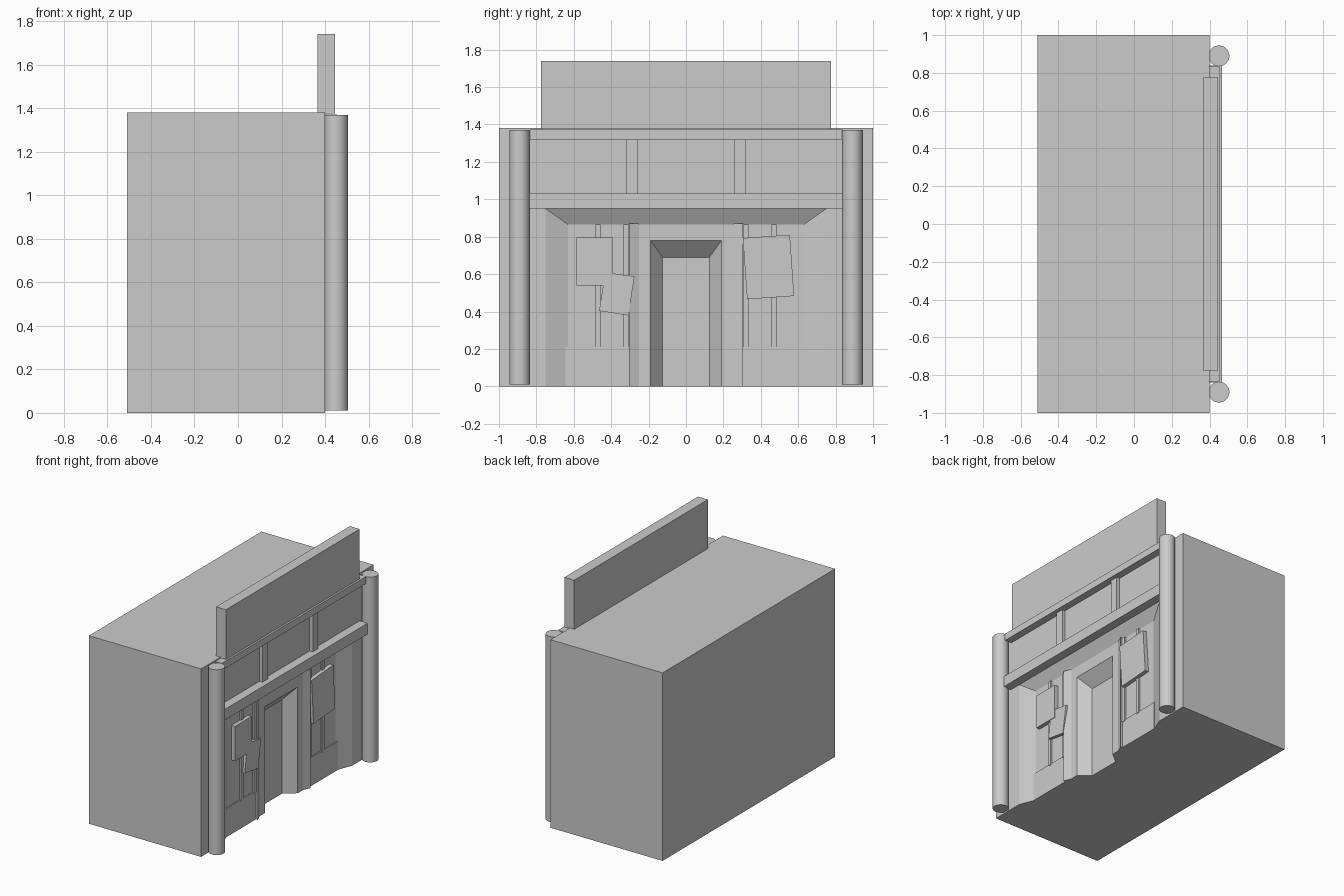
import bpy, bmesh, math

if "Cube" in bpy.data.objects:
    bpy.data.objects.remove(bpy.data.objects["Cube"])


def finish(bm, name):
    bmesh.ops.recalc_face_normals(bm, faces=bm.faces)
    me = bpy.data.meshes.new(name)
    bm.to_mesh(me)
    bm.free()
    ob = bpy.data.objects.new(name, me)
    bpy.context.collection.objects.link(ob)
    return ob


def box(name, x, y, z, tilt=0):
    """Box from ranges, optionally turned about the x axis (degrees)."""
    bm = bmesh.new()
    bmesh.ops.create_cube(bm, size=1)
    for v in bm.verts:
        v.co.x *= x[1] - x[0]
        v.co.y *= y[1] - y[0]
        v.co.z *= z[1] - z[0]
    ob = finish(bm, name)
    ob.location = [(r[0] + r[1]) / 2 for r in (x, y, z)]
    ob.rotation_euler.x = math.radians(tilt)
    return ob


def prism(name, profile, z0, z1):
    """Upright prism from an (x, y) outline."""
    bm = bmesh.new()
    f = bm.faces.new([bm.verts.new((x, y, z0)) for x, y in profile])
    r = bmesh.ops.extrude_face_region(bm, geom=[f])
    for v in r["geom"]:
        if isinstance(v, bmesh.types.BMVert):
            v.co.z = z1
    return finish(bm, name)


# Building: nested arches (x, half width, height) stepping into shopfront and doorway
levels = [(-.51, 1, 1.38), (.40, 1, 1.38), (.40, .75, .95),
          (.352, .63, .865), (.352, .19, .78), (.27, .125, .69)]
bm = bmesh.new()
rings = [[bm.verts.new(p) for p in ((x, -w, 0), (x, -w, h), (x, w, h), (x, w, 0))]
         for x, w, h in levels]
for a, b in zip(rings, rings[1:]):
    for i in range(3):
        bm.faces.new((a[i], a[i + 1], b[i + 1], b[i]))
bm.faces.new(rings[0])
bm.faces.new(rings[-1])
bm.faces.new([r[0] for r in rings] + [r[3] for r in reversed(rings)])
finish(bm, "building")

# Sign board and horizontal bands
box("sign_board", (.365, .445), (-.775, .775), (1.375, 1.74))
box("upper_band", (.39, .455), (-.835, .835), (1.32, 1.372))
box("lower_band", (.39, .465), (-.84, .84), (.95, 1.03))

for s, side in ((-1, "left"), (1, "right")):
    # Corner columns
    bpy.ops.mesh.primitive_cylinder_add(vertices=32, radius=.055, depth=1.36,
                                        location=(.45, s * .89, .69))
    col = bpy.context.object
    col.name = side + "_column"
    bpy.ops.object.shade_smooth_by_angle()
    # Frieze post, door-side pilaster, window base and mullions
    box(side + "_frieze_post", (.39, .425), sorted((s * .26, s * .322)), (1.02, 1.33))
    prism(side + "_door_pilaster", [(.345, s * .25), (.352, s * .25), (.375, s * .305), (.345, s * .305)],
          0, .87)
    box(side + "_window_base", (.34, .36), sorted((s * .305, s * .645)), (0, .21))
    for k, y in enumerate((.32, .47)):
        box(f"{side}_mullion_{k}", (.34, .364), (s * y - .013, s * y + .013), (.2, .866))

# Boards nailed over the windows
box("left_board_upper", (.355, .385), (-.585, -.39), (.54, .795))
box("left_board_lower", (.355, .38), (-.449, -.291), (.39, .6), -9)
box("right_board", (.355, .385), (.315, .567), (.474, .802), 4)
